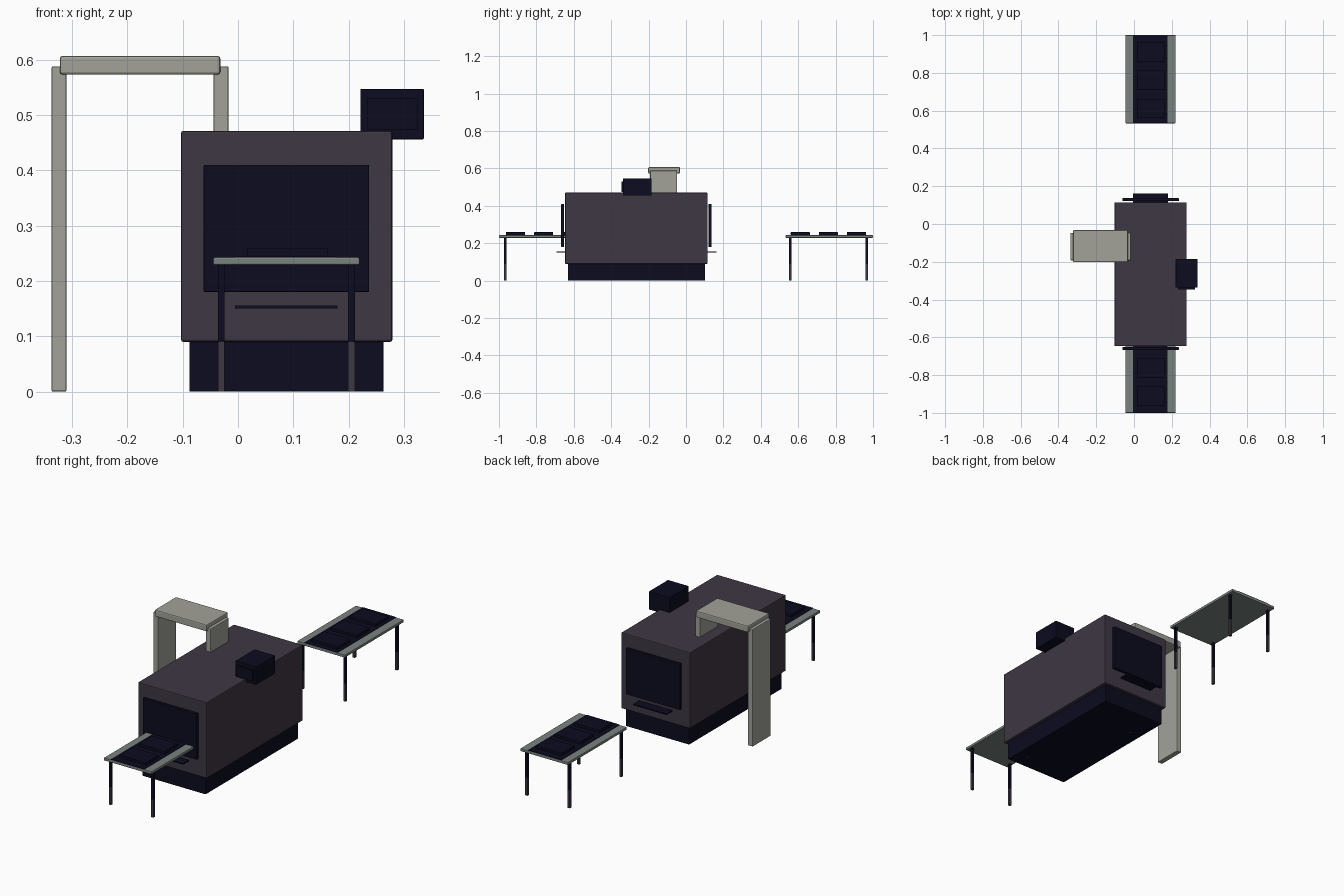
import bpy, bmesh

if "Cube" in bpy.data.objects:
    bpy.data.objects.remove(bpy.data.objects["Cube"])


def material(name, rgb):
    m = bpy.data.materials.new(name)
    m.diffuse_color = (*rgb, 1)
    m.use_nodes = True
    m.node_tree.nodes["Principled BSDF"].inputs["Base Color"].default_value = m.diffuse_color
    return m


NAVY = material("dark navy", (0.0035, 0.0035, 0.014))
PLUM = material("plum grey", (0.048, 0.038, 0.056))
STONE = material("light stone grey", (0.36, 0.365, 0.32))
STEEL = material("steel grey", (0.19, 0.225, 0.215))


def box(name, x, y, z, mat, bevel=0.0):
    """Box from (min, max) ranges, with optionally softened edges."""
    bm = bmesh.new()
    bmesh.ops.create_cube(bm, size=1)
    for v in bm.verts:
        v.co = [(r[0] + r[1]) / 2 + c * (r[1] - r[0])
                for c, r in zip(v.co, (x, y, z))]
    if bevel:
        bmesh.ops.bevel(bm, geom=bm.edges[:], offset=bevel, segments=2,
                        profile=0.5, affect='EDGES')
    me = bpy.data.meshes.new(name)
    bm.to_mesh(me)
    bm.free()
    me.materials.append(mat)
    ob = bpy.data.objects.new(name, me)
    bpy.context.collection.objects.link(ob)
    return ob


# Machine housing and plinth
box("housing", (-0.103, 0.279), (-0.646, 0.115), (0.09, 0.471), PLUM, 0.004)
box("plinth", (-0.088, 0.263), (-0.632, 0.101), (0.0, 0.1), NAVY, 0.002)

# Tunnel curtains and ledges at both ends, mirrored about the housing centre
MID = -0.265
for side, s in (("front", -1), ("back", 1)):
    def span(a, b):
        return tuple(sorted((MID + s * a, MID + s * b)))
    box(side + "_curtain", (-0.062, 0.237), span(0.386, 0.402),
        (0.18, 0.41), NAVY, 0.002)
    box(side + "_ledge", (-0.005, 0.18), span(0.37, 0.427),
        (0.150, 0.156), NAVY)

# Walk-through arch: one post outside, one passing through the housing
for name, x in (("outer_post", (-0.337, -0.310)), ("inner_post", (-0.044, -0.017))):
    box(name, x, (-0.192, -0.047), (0.0, 0.588), STONE, 0.003)
box("arch_beam", (-0.322, -0.032), (-0.202, -0.032), (0.573, 0.607), STONE, 0.005)

# Monitor with thin screen
box("monitor", (0.221, 0.336), (-0.337, -0.185), (0.456, 0.547), NAVY, 0.002)
box("screen", (0.233, 0.324), (-0.346, -0.336), (0.474, 0.53), NAVY)

# Roller tables at both ends
for side, s in (("front", -1), ("back", 1)):
    def along(a, b):
        return tuple(sorted((s * a, s * b)))
    box(side + "_table_top", (-0.045, 0.22), along(0.533, 1.0),
        (0.229, 0.243), STEEL, 0.003)
    box(side + "_belt", (-0.006, 0.178), along(0.535, 0.998),
        (0.24, 0.2455), NAVY)
    for i, a in enumerate((0.56, 0.71, 0.86)):
        box(f"{side}_tray_{i + 1}", (0.016, 0.162), along(a, a + 0.103),
            (0.244, 0.259), NAVY, 0.002)
    for i, cx in enumerate((-0.03, 0.205)):
        for j, cy in enumerate((0.557, 0.967)):
            x, y = (cx - 0.006, cx + 0.006), along(cy - 0.006, cy + 0.006)
            tag = f"{side}_leg_{2 * i + j + 1}"
            box(tag + "_upper", x, y, (0.09, 0.232), NAVY)
            box(tag + "_foot", x, y, (0.0, 0.09), PLUM)
